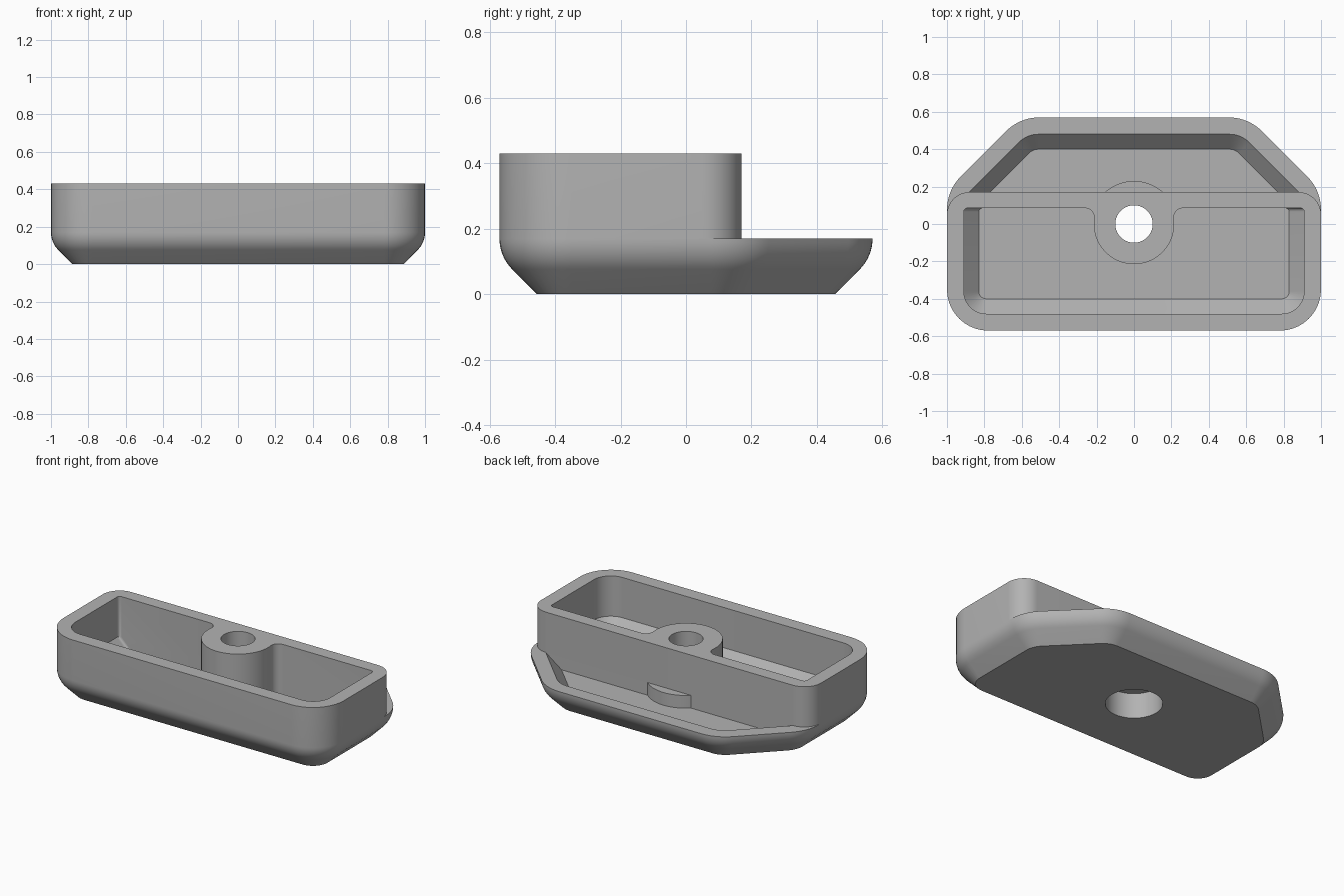
import bpy, bmesh, math
from mathutils import Vector

if "Cube" in bpy.data.objects:
    bpy.data.objects.remove(bpy.data.objects["Cube"])

grey = bpy.data.materials.new("grey plastic")
grey.diffuse_color = (0.45, 0.45, 0.45, 1)
grey.use_nodes = True
grey.node_tree.nodes["Principled BSDF"].inputs["Base Color"].default_value = grey.diffuse_color
T = math.tan(math.pi / 8)


def rounded(corners, seg=10):
    """Outline from (x, y, radius) corners."""
    out = []
    n = len(corners)
    for i, (x, y, r) in enumerate(corners):
        p = Vector((x, y))
        if r <= 0:
            out.append((x, y))
            continue
        a = (Vector(corners[i - 1][:2]) - p).normalized()
        b = (Vector(corners[(i + 1) % n][:2]) - p).normalized()
        half = a.angle(b) / 2
        c = p + (a + b).normalized() * (r / math.sin(half))
        s = p + a * (r / math.tan(half)) - c
        sweep = (p + b * (r / math.tan(half)) - c)
        total = math.atan2(s.x * sweep.y - s.y * sweep.x, s.dot(sweep))
        for k in range(seg + 1):
            t = total * k / seg
            out.append((c.x + s.x * math.cos(t) - s.y * math.sin(t),
                        c.y + s.x * math.sin(t) + s.y * math.cos(t)))
    return out


def loft(name, levels):
    """Closed solid through (outline, z) levels."""
    bm = bmesh.new()
    rings = [[bm.verts.new((x, y, z)) for x, y in pts] for pts, z in levels]
    n = len(rings[0])
    for lo, hi in zip(rings, rings[1:]):
        for i in range(n):
            j = (i + 1) % n
            bm.faces.new((lo[i], lo[j], hi[j], hi[i]))
    bm.faces.new(rings[0][::-1])
    bm.faces.new(rings[-1])
    bmesh.ops.recalc_face_normals(bm, faces=bm.faces)
    me = bpy.data.meshes.new(name)
    bm.to_mesh(me)
    bm.free()
    me.materials.append(grey)
    ob = bpy.data.objects.new(name, me)
    bpy.context.collection.objects.link(ob)
    return ob


def circle(r, n=64):
    return [(r * math.cos(2 * math.pi * i / n), r * math.sin(2 * math.pi * i / n)) for i in range(n)]


def cut(target, cutter):
    m = target.modifiers.new("cut", 'BOOLEAN')
    m.operation, m.solver, m.object = 'DIFFERENCE', 'EXACT', cutter
    bpy.context.view_layer.objects.active = target
    bpy.ops.object.modifier_apply(modifier=m.name)
    bpy.data.objects.remove(cutter)


def body_outline(o):
    """Outer footprint moved inward by o."""
    x, f, b = 1 - o, 0.57 - o, 0.57 - o
    s = 1.18 - o * math.sqrt(2)          # 45 degree rear corners: x + y = s
    rf, rb = 0.22 - o, 0.25 - o
    return rounded([(-x, -f, rf), (x, -f, rf), (x, s - x, rb), (s - b, b, rb),
                    (b - s, b, rb), (-x, s - x, rb)])


# Body: chamfered bottom blending into upright walls
R = 0.055 / T
levels = [(body_outline(0.115), 0)]
for k in range(8, -1, -1):
    a = math.pi / 4 * k / 8
    levels.append((body_outline(R * (1 - math.cos(a))), 0.17 - R * math.sin(a)))
levels.append((body_outline(0), 0.43))
body = loft("tray_body", levels)

# Step: lower the rear shelf behind the tall tray
step = rounded([(-2, 0.05, 0), (-1, 0.05, 0), (-1, 0.17, 0.119), (1, 0.17, 0.119),
                (1, 0.05, 0), (2, 0.05, 0), (2, 2, 0), (-2, 2, 0)])
cut(body, loft("step_cutter", [(step, 0.17), (step, 1)]))


# Rear pocket with sloping sides, leaving the round boss standing
def pocket(o):
    s, b = 1.18 - o * math.sqrt(2), 0.57 - o
    return rounded([(0.17 - s, 0.17, 0), (s - 0.17, 0.17, 0), (s - b, b, 0.24 - o), (b - s, b, 0.24 - o)])


pocket_cutter = loft("pocket_cutter", [(pocket(0.17), 0.088), (pocket(0.09), 0.17), (pocket(0.09), 0.25)])
cut(pocket_cutter, loft("boss_keeper", [(circle(0.23), 0), (circle(0.23), 0.5)]))
cut(body, pocket_cutter)

# Front cavity with sloping floor edges, wrapped around the boss
BR, F, YB = 0.215, 0.05, 0.085
cy = YB - F
fx = math.sqrt((BR + F) ** 2 - cy ** 2)
phi = math.atan2(cy, fx)
right = []
for k in range(9):                        # fillet between wall and boss
    a = math.pi / 2 + (math.pi / 2 + phi) * k / 8
    right.append((fx + F * math.cos(a), cy + F * math.sin(a), 0))
arc = []
for k in range(1, 32):                    # round boss face
    a = phi - (math.pi + 2 * phi) * k / 32
    arc.append((BR * math.cos(a), BR * math.sin(a), 0))
notch = right + arc + [(-x, y, 0) for x, y, r in reversed(right)]


def cavity(o):
    x, f = 1 - o, 0.57 - o
    r = 0.21 - o
    return rounded([(-x, -f, r), (x, -f, r), (x, YB, 0.02)] + notch + [(-x, YB, 0.02)])


cut(body, loft("cavity_cutter", [(cavity(0.17), 0.088), (cavity(0.09), 0.17), (cavity(0.09), 0.6)]))

# Screw hole and wider recess from below
cut(body, loft("hole_cutter", [(circle(0.1), -0.1), (circle(0.1), 0.6)]))
cut(body, loft("recess_cutter", [(circle(0.168), -0.1), (circle(0.168), 0.165)]))

# Smooth curves, keep crisp edges
bpy.ops.object.select_all(action='DESELECT')
body.select_set(True)
bpy.context.view_layer.objects.active = body
bpy.ops.object.shade_smooth_by_angle(angle=math.radians(30))
